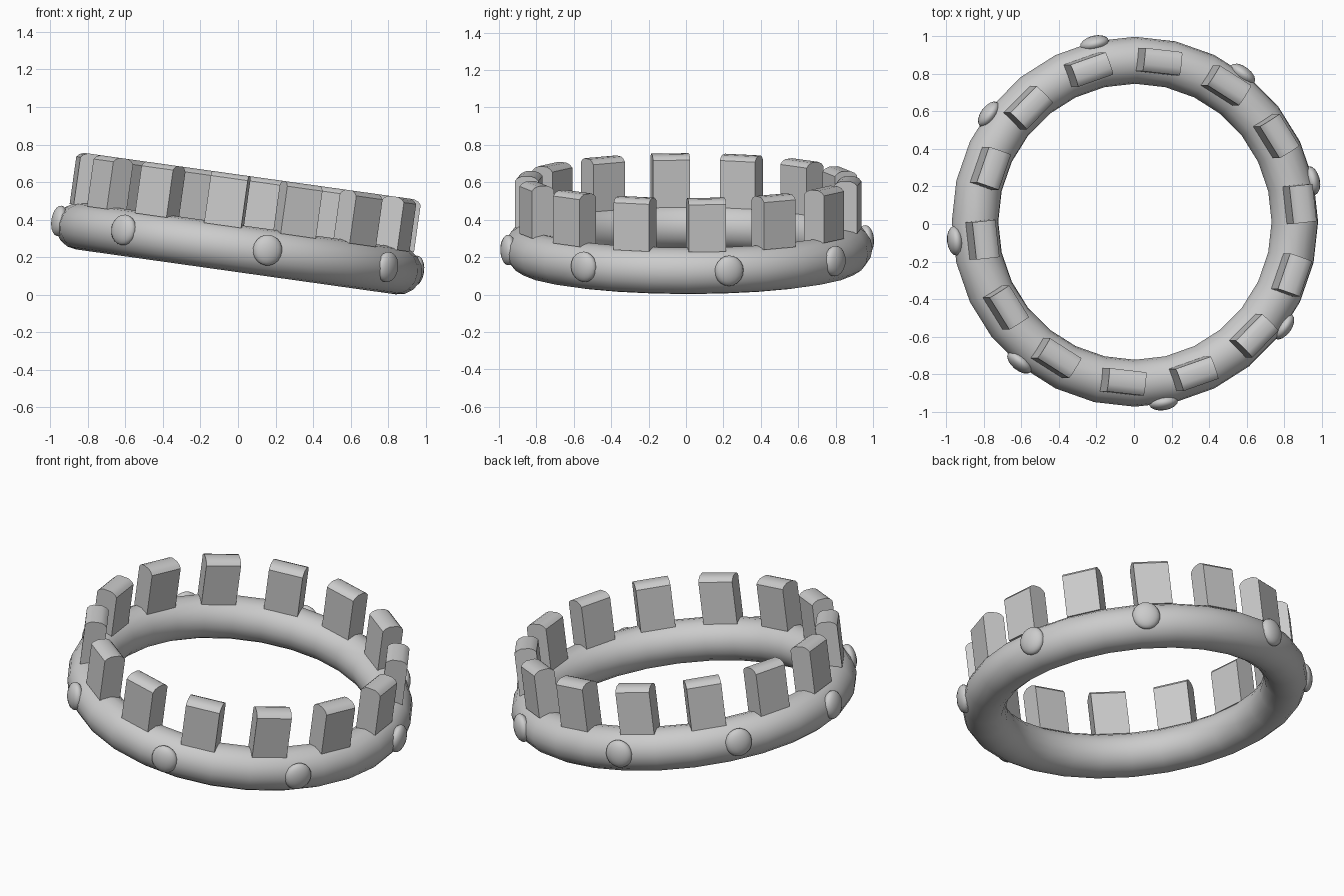
import bpy, bmesh, math
from mathutils import Matrix

if "Cube" in bpy.data.objects:
    bpy.data.objects.remove(bpy.data.objects["Cube"])

# Whole crown leans down toward +x
TILT = Matrix.Translation((0.005, 0.012, 0.246)) @ Matrix.Rotation(math.radians(8), 4, 'Y')


def radial(angle, radius, z=0):
    """Local frame at a place on the ring, x pointing outward."""
    return Matrix.Rotation(math.radians(angle), 4, 'Z') @ Matrix.Translation((radius, 0, z))


def smooth(obj, degrees):
    bpy.ops.object.select_all(action='DESELECT')
    obj.select_set(True)
    bpy.context.view_layer.objects.active = obj
    bpy.ops.object.shade_smooth_by_angle(angle=math.radians(degrees))


# Round band
bpy.ops.mesh.primitive_torus_add(major_segments=28, minor_segments=16,
                                 major_radius=0.86, minor_radius=0.125)
band = bpy.context.object
band.name = "band"
band.matrix_world = TILT
smooth(band, 60)


# Upright block with a gently arched top
def make_block(name, matrix):
    profile = [(-0.0625, 0.11), (0.0625, 0.11), (0.0625, 0.365), (0.048, 0.38),
               (0.025, 0.39), (-0.025, 0.39), (-0.048, 0.38), (-0.0625, 0.365)]
    bm = bmesh.new()
    face = bm.faces.new([bm.verts.new((x, -0.1, z)) for x, z in profile])
    side = bmesh.ops.extrude_face_region(bm, geom=[face])
    verts = [v for v in side["geom"] if isinstance(v, bmesh.types.BMVert)]
    bmesh.ops.translate(bm, verts=verts, vec=(0, 0.2, 0))
    bmesh.ops.recalc_face_normals(bm, faces=bm.faces)
    mesh = bpy.data.meshes.new(name)
    bm.to_mesh(mesh)
    bm.free()
    obj = bpy.data.objects.new(name, mesh)
    bpy.context.collection.objects.link(obj)
    obj.matrix_world = matrix
    smooth(obj, 40)


# Fourteen blocks around the band
for i in range(14):
    make_block(f"crown_block_{i + 1}", TILT @ radial(6.4 + i * 360 / 14, 0.858))

# Eight flattened studs on the outside, slightly uneven spacing
for i, angle in enumerate([13, 53.7, 103, 144, 186, 230.3, 279, 325]):
    bpy.ops.mesh.primitive_uv_sphere_add(segments=16, ring_count=10, radius=1)
    stud = bpy.context.object
    stud.name = f"stud_{i + 1}"
    stud.matrix_world = TILT @ radial(angle, 0.973, 0.013) @ Matrix.Diagonal((0.043, 0.079, 0.082, 1))
    smooth(stud, 60)
